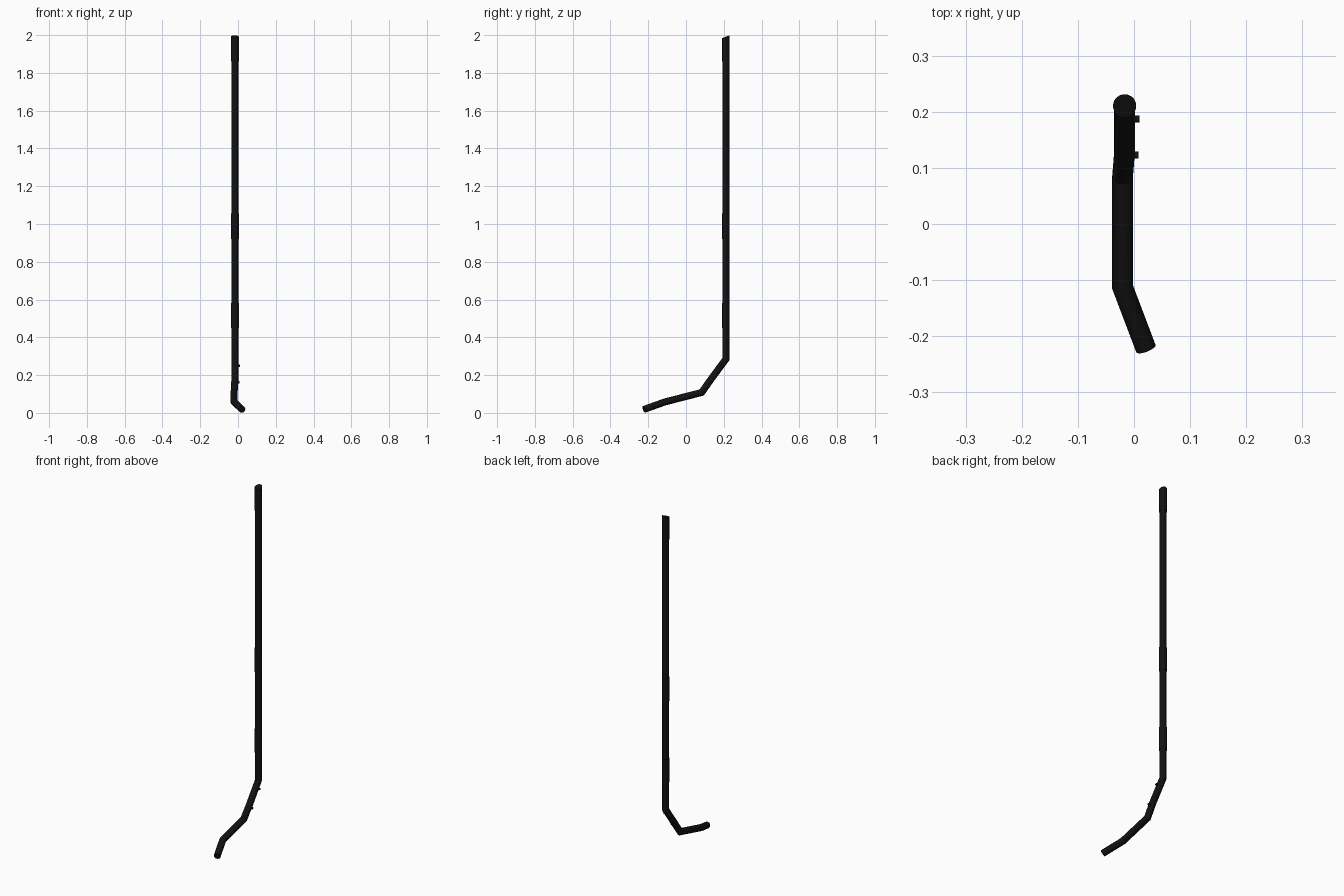
import bpy, bmesh, math
from mathutils import Vector

if "Cube" in bpy.data.objects:
    bpy.data.objects.remove(bpy.data.objects["Cube"])

mat = bpy.data.materials.new("black")
mat.diffuse_color = (0.006, 0.006, 0.006, 1)
mat.use_nodes = True
mat.node_tree.nodes["Principled BSDF"].inputs["Base Color"].default_value = mat.diffuse_color


def tube(name, pts, r, sides=28, start_n=None, end_n=None):
    """Sweep a circle along pts with true mitred bends and capped ends."""
    pts = [Vector(p) for p in pts]
    dirs = [(b - a).normalized() for a, b in zip(pts, pts[1:])]
    up = Vector((1, 0, 0)) if abs(dirs[0].x) < 0.9 else Vector((0, 1, 0))
    u = (up - dirs[0] * up.dot(dirs[0])).normalized()
    v = dirs[0].cross(u)
    ang = [2 * math.pi * i / sides for i in range(sides)]
    ring = [pts[0] + (u * math.cos(a) + v * math.sin(a)) * r for a in ang]
    bm = bmesh.new()
    rings = []
    for i, p in enumerate(pts):
        d = dirs[max(i - 1, 0)]
        n = (d + dirs[min(i, len(dirs) - 1)]).normalized()
        if i == 0 and start_n:
            n = Vector(start_n)
        if i == len(pts) - 1 and end_n:
            n = Vector(end_n)
        ring = [q + d * ((p - q).dot(n) / d.dot(n)) for q in ring]
        rings.append([bm.verts.new(q) for q in ring])
    for a, b in zip(rings, rings[1:]):
        for i in range(sides):
            j = (i + 1) % sides
            bm.faces.new((a[i], a[j], b[j], b[i]))
    bm.faces.new(rings[0][::-1])
    bm.faces.new(rings[-1])
    bmesh.ops.recalc_face_normals(bm, faces=bm.faces)
    me = bpy.data.meshes.new(name)
    bm.to_mesh(me)
    bm.free()
    ob = bpy.data.objects.new(name, me)
    bpy.context.collection.objects.link(ob)
    me.materials.append(mat)
    bpy.ops.object.select_all(action='DESELECT')
    ob.select_set(True)
    bpy.context.view_layer.objects.active = ob
    bpy.ops.object.shade_smooth_by_angle(angle=math.radians(20))
    return ob


X, Y = -0.0167, 0.2105
slant = (0, -0.37, 1)

# Main bent pipe, slanted at the top end
tube("pipe", [(X, Y, 1.991), (X, Y, 0.284), (X, 0.130, 0.175),
              (-0.0205, 0.083, 0.108), (-0.0205, -0.112, 0.058),
              (0.0212, -0.222, 0.0185)], 0.0185, start_n=slant)

# Thin sleeves around the upright
tube("top_sleeve", [(X, Y, 1.86), (X, Y, 1.9915)], 0.0207, end_n=slant)
for name, z0, z1 in (("middle_sleeve", 0.92, 1.055), ("lower_sleeve", 0.45, 0.583)):
    tube(name, [(X, Y, z0), (X, Y, z1)], 0.0207)

# Two small pegs on the right of the angled section
for i, (y, z, x1) in enumerate(((0.187, 0.25, 0.010), (0.123, 0.162, 0.008))):
    tube(f"peg_{i + 1}", [(X, y, z), (x1, y, z)], 0.0065, sides=12)
